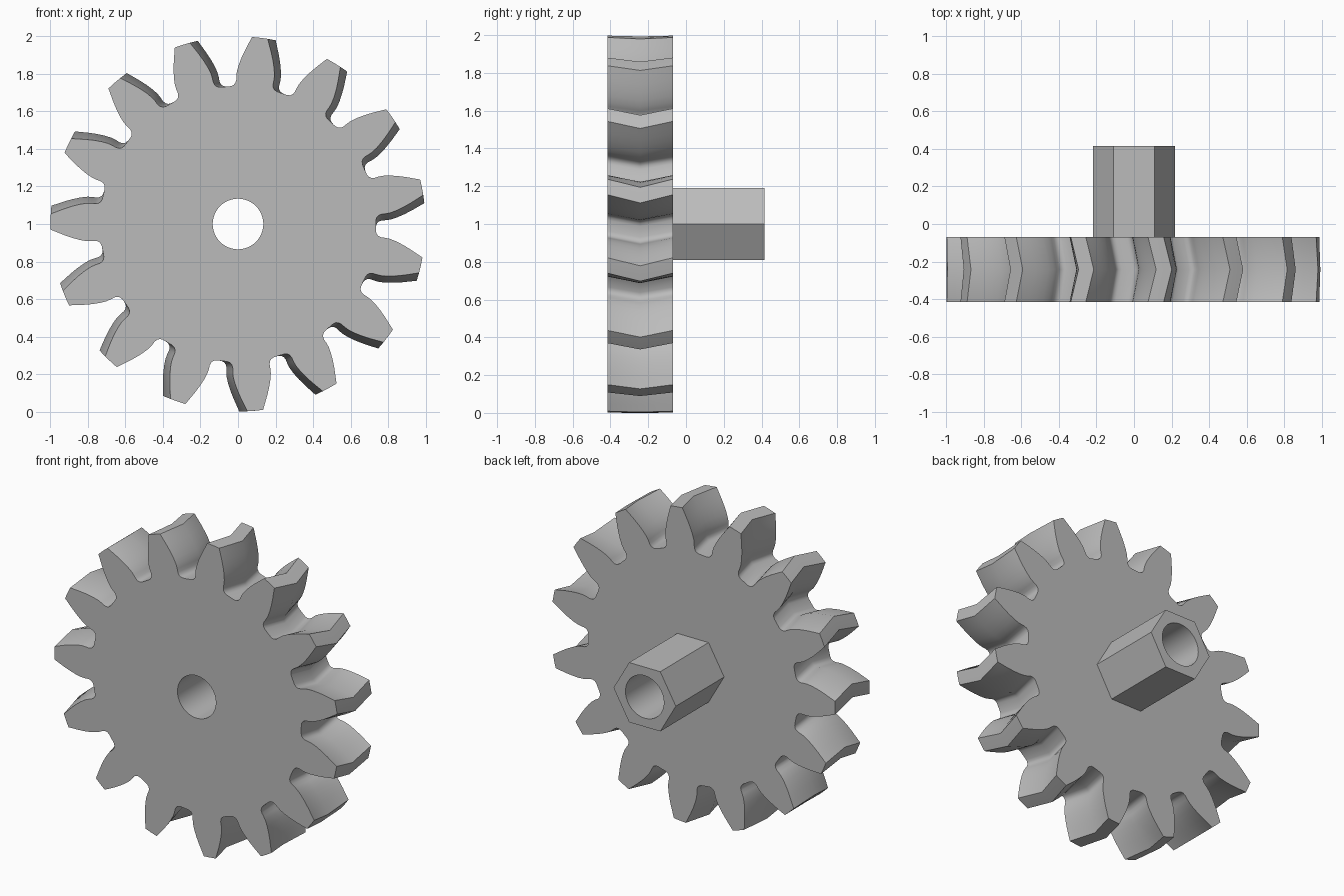
import bpy, bmesh
from math import cos, sin, pi, radians

if "Cube" in bpy.data.objects:
    bpy.data.objects.remove(bpy.data.objects["Cube"], do_unlink=True)

TEETH = 15
FIRST_TOOTH = radians(83.3)
TWIST = radians(-2.5)
BORE = 0.135
FRONT, MIDDLE, SHOULDER, BACK = -0.415, -0.2425, -0.07, 0.415

grey = bpy.data.materials.new("plain grey")
grey.use_nodes = True
colour = (0.5, 0.5, 0.5, 1)
grey.diffuse_color = colour
grey.node_tree.nodes["Principled BSDF"].inputs["Base Color"].default_value = colour


def ring(bm, outline, y, turn=0):
    """Closed loop of (angle, radius) points around the axle."""
    verts = [bm.verts.new((r * cos(a + turn), y, 1 + r * sin(a + turn))) for a, r in outline]
    edges = [bm.edges.new((v, verts[i - 1])) for i, v in enumerate(verts)]
    return verts, edges


def bridge(bm, a, b):
    for i in range(len(a)):
        bm.faces.new((a[i - 1], a[i], b[i], b[i - 1]))


def bored_prism(name, outline, stations):
    """Sweep an outline through (y, turn) stations, with a round bore."""
    bm = bmesh.new()
    bore = [(2 * pi * i / 64, BORE) for i in range(64)]
    outer = [ring(bm, outline, y, t) for y, t in stations]
    inner = [ring(bm, bore, stations[i][0]) for i in (0, -1)]
    for a, b in zip(outer, outer[1:]):
        bridge(bm, a[0], b[0])
    bridge(bm, inner[0][0], inner[1][0])
    for o, i in ((outer[0], inner[0]), (outer[-1], inner[1])):
        bmesh.ops.triangle_fill(bm, use_beauty=True, edges=o[1] + i[1])
    bmesh.ops.recalc_face_normals(bm, faces=bm.faces)
    mesh = bpy.data.meshes.new(name)
    bm.to_mesh(mesh)
    bm.free()
    mesh.materials.append(grey)
    obj = bpy.data.objects.new(name, mesh)
    bpy.context.collection.objects.link(obj)
    bpy.ops.object.select_all(action="DESELECT")
    obj.select_set(True)
    bpy.context.view_layer.objects.active = obj
    bpy.ops.object.shade_smooth_by_angle(angle=radians(35))
    return obj


# Tooth flank from root to tip: (radius, half width)
flank = [(0.736, 0.125), (0.741, 0.111), (0.752, 0.102), (0.768, 0.099),
         (0.79, 0.101), (0.815, 0.101), (0.85, 0.095), (0.89, 0.084),
         (0.93, 0.07), (0.965, 0.056), (1.0, 0.042)]
half_tooth = [(w / r, r) for r, w in flank]
tooth = ([(-pi / TEETH, 0.735)] + [(-a, r) for a, r in half_tooth]
         + [(0, 1.0)] + half_tooth[::-1])
gear_outline = [(FIRST_TOOTH + 2 * pi * k / TEETH + a, r)
                for k in range(TEETH) for a, r in tooth]

# Herringbone wheel: teeth turn to the middle plane and back again
bored_prism("gear_wheel", gear_outline, [(FRONT, 0), (MIDDLE, TWIST), (SHOULDER, 0)])

# Six-sided hub behind the wheel
hexagon = [(k * pi / 3, 0.219) for k in range(6)]
bored_prism("hex_hub", hexagon, [(SHOULDER, 0), (BACK, 0)])
